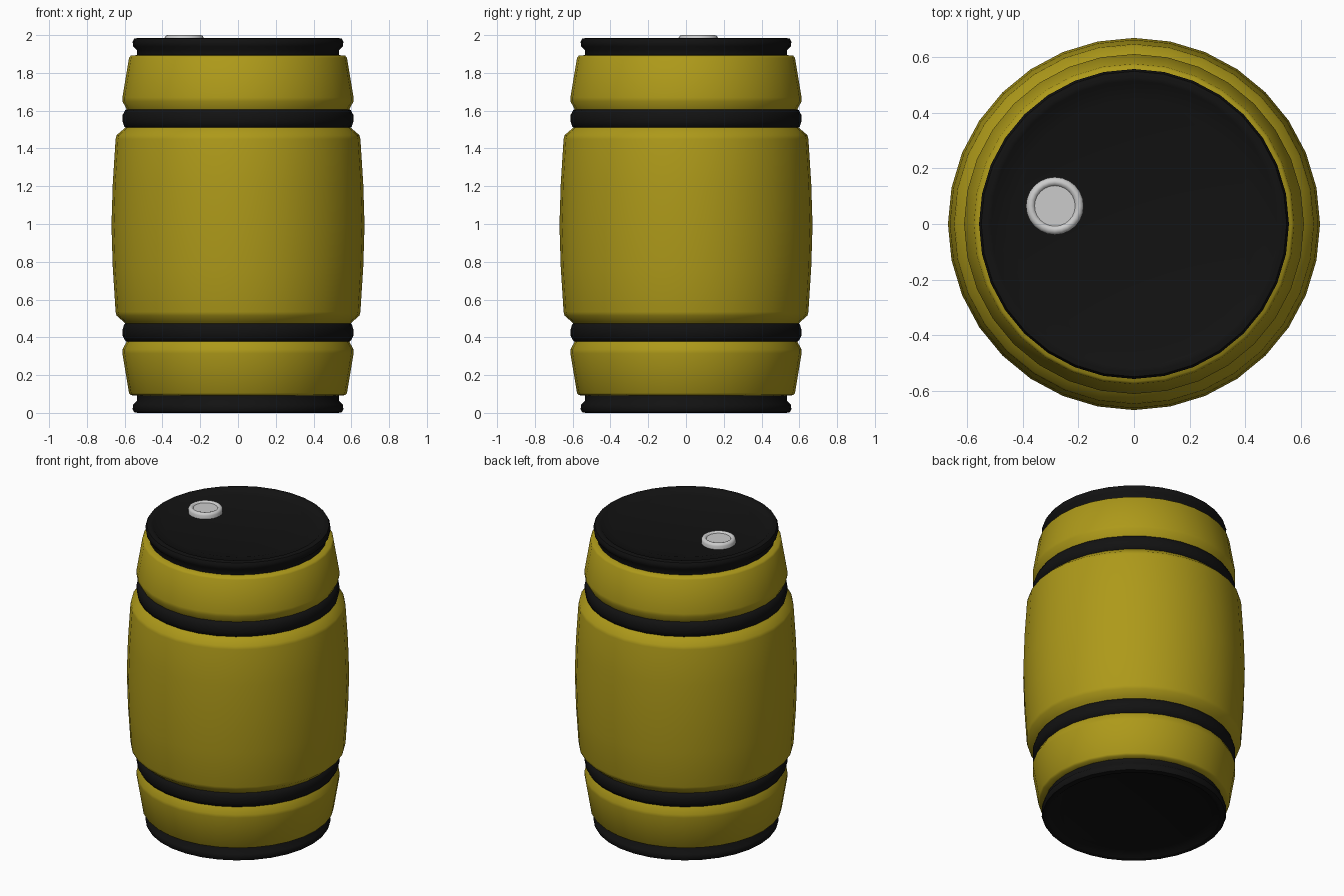
import bpy, math

if "Cube" in bpy.data.objects:
    bpy.data.objects.remove(bpy.data.objects["Cube"])

MID = 0.9925  # mirror height of the barrel


def material(name, rgb):
    m = bpy.data.materials.new(name)
    m.diffuse_color = (*rgb, 1)
    m.use_nodes = True
    m.node_tree.nodes["Principled BSDF"].inputs["Base Color"].default_value = m.diffuse_color
    return m


def lathe(name, profile, sides=32, mat=None, centre=(0, 0), angle=48):
    """Revolve (radius, z) points; radius 0 makes a pole."""
    verts, rings, faces = [], [], []
    for r, z in profile:
        n = 1 if r == 0 else sides
        rings.append([len(verts) + i for i in range(n)])
        for i in range(n):
            a = 2 * math.pi * i / sides
            verts.append((centre[0] + r * math.cos(a), centre[1] + r * math.sin(a), z))
    for a, b in zip(rings, rings[1:]):
        for i in range(sides):
            j = (i + 1) % sides
            f = [a[i % len(a)], a[j % len(a)], b[j % len(b)], b[i % len(b)]]
            faces.append(list(dict.fromkeys(f)))
    mesh = bpy.data.meshes.new(name)
    mesh.from_pydata(verts, [], faces)
    ob = bpy.data.objects.new(name, mesh)
    bpy.context.collection.objects.link(ob)
    if mat:
        mesh.materials.append(mat)
    bpy.ops.object.select_all(action='DESELECT')
    ob.select_set(True)
    bpy.context.view_layer.objects.active = ob
    bpy.ops.object.shade_smooth_by_angle(angle=math.radians(angle))
    return ob


def flip(profile):
    return [(r, 2 * MID - z) for r, z in reversed(profile)]


yellow = material("yellow_paint", (0.42, 0.32, 0.01))
black = material("black_plastic", (0.006, 0.006, 0.006))

# Yellow shell sections: end collars and bulging middle
collar = [(0.525, 0.09), (0.568, 0.094), (0.577, 0.105), (0.612, 0.315),
          (0.612, 0.335), (0.588, 0.38)]
lathe("lower_collar", collar, mat=yellow)
lathe("upper_collar", flip(collar), mat=yellow)
half = [(0.595, 0.472), (0.605, 0.482), (0.643, 0.515), (0.648, 0.535),
        (0.663, 0.77)]
lathe("middle_shell", half + [(0.67, MID)] + flip(half), mat=yellow)

# Black hoops between the sections
hoop = [(0.585, 0.375), (0.597, 0.382), (0.611, 0.408), (0.611, 0.442),
        (0.603, 0.468), (0.592, 0.476)]
lathe("lower_hoop", hoop, mat=black)
lathe("upper_hoop", flip(hoop), mat=black)

# Black end caps with a rounded rim and a shallow stepped recess
end = [(0, 0.022), (0.42, 0.022), (0.44, 0.016), (0.50, 0.016), (0.515, 0.003),
       (0.53, 0), (0.55, 0.004), (0.558, 0.02), (0.555, 0.045),
       (0.535, 0.065), (0.535, 0.10)]
lathe("bottom_cap", end, mat=black)
lathe("lid", flip(end), mat=black)

# Grey bung on the lid
bung = [(0.104, 1.95), (0.104, 1.985), (0.098, 1.996), (0.088, 2.0),
        (0.079, 1.998), (0.073, 1.990), (0, 1.990)]
lathe("bung", bung, sides=24, centre=(-0.285, 0.065))
